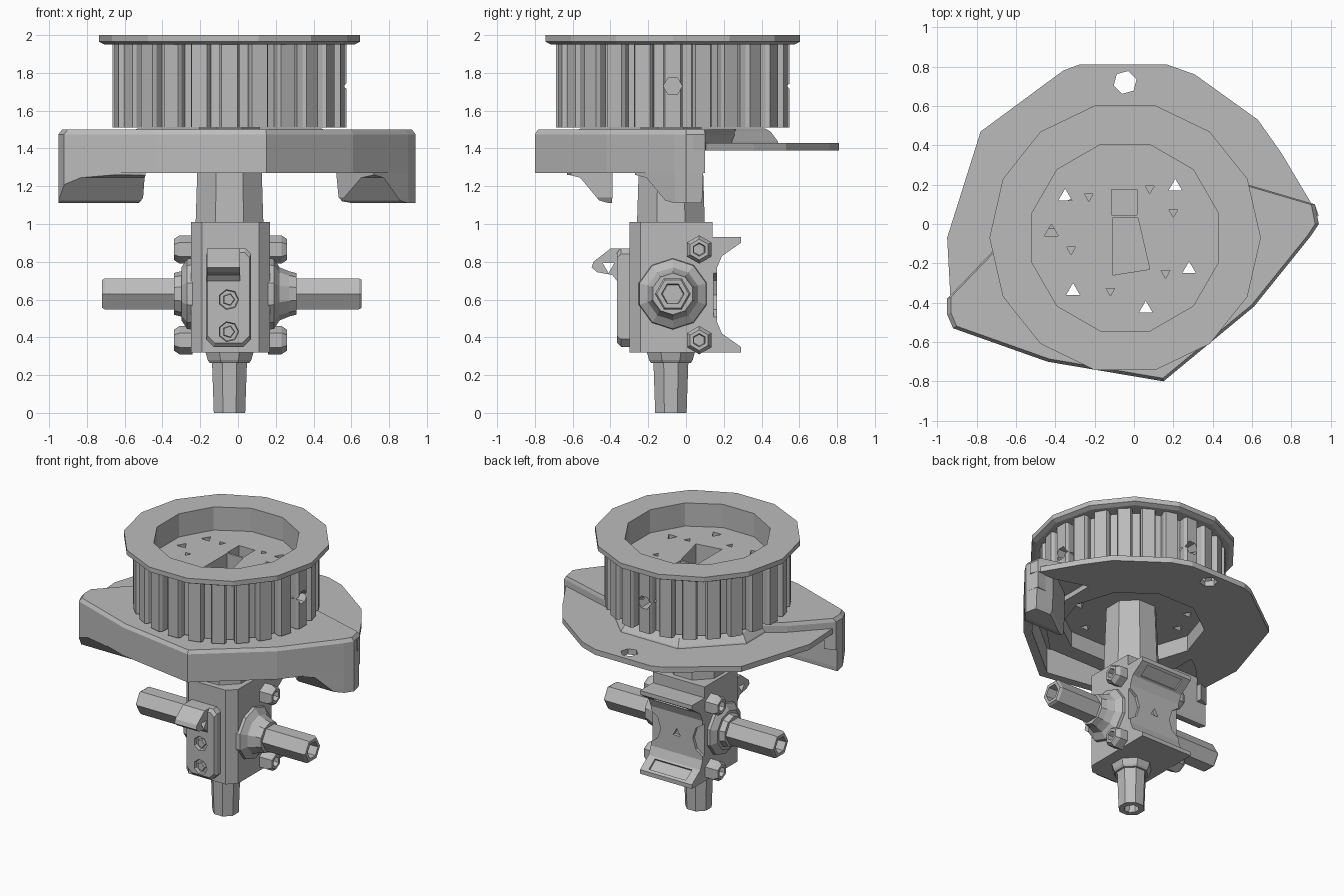
import bpy, bmesh
from math import sin, cos, pi

if "Cube" in bpy.data.objects:
    bpy.data.objects.remove(bpy.data.objects["Cube"])

grey = bpy.data.materials.new("light grey")
grey.use_nodes = True
grey.diffuse_color = (0.5, 0.5, 0.5, 1)
grey.node_tree.nodes["Principled BSDF"].inputs["Base Color"].default_value = grey.diffuse_color

CX, CY = -0.045, -0.07      # main axis
ARM_Z = 0.63                # height of the side arms
FLOOR = 1.83                # floor of the pulley well


def ngon(n, r=1.0, phase=0.0):
    return [(r * cos(2 * pi * (i + phase) / n), r * sin(2 * pi * (i + phase) / n)) for i in range(n)]


def loft(name, pts, rings, axis="z", at=(0, 0)):
    """Stack scaled copies of an outline at (position, scale) along an axis and cap the ends."""
    place = {"z": lambda u, v, t: (u, v, t),
             "x": lambda u, v, t: (t, u, v),
             "y": lambda u, v, t: (u, t, v)}[axis]
    bm = bmesh.new()
    loops = [[bm.verts.new(place(at[0] + u * s, at[1] + v * s, t)) for u, v in pts] for t, s in rings]
    n = len(pts)
    for a, b in zip(loops, loops[1:]):
        for i in range(n):
            j = (i + 1) % n
            bm.faces.new((a[i], a[j], b[j], b[i]))
    bm.faces.new(loops[0][::-1])
    bm.faces.new(loops[-1])
    bmesh.ops.recalc_face_normals(bm, faces=bm.faces)
    mesh = bpy.data.meshes.new(name)
    bm.to_mesh(mesh)
    bm.free()
    mesh.materials.append(grey)
    obj = bpy.data.objects.new(name, mesh)
    bpy.context.collection.objects.link(obj)
    return obj


def cut(objs, cutters):
    """Subtract every cutter from every object, then drop the cutters."""
    for obj in objs:
        for c in cutters:
            mod = obj.modifiers.new("cut", "BOOLEAN")
            mod.operation, mod.solver, mod.object = "DIFFERENCE", "EXACT", c
        bpy.context.view_layer.update()
        done = obj.evaluated_get(bpy.context.evaluated_depsgraph_get())
        mesh = bpy.data.meshes.new_from_object(done)
        obj.modifiers.clear()
        obj.data = mesh
    for c in cutters:
        bpy.data.objects.remove(c)


# Toothed pulley and its flange
TEETH = 24
gear = []
for i in range(TEETH):
    for off, r in ((-0.31, 0.55), (-0.33, 0.6), (-0.26, 0.62), (0.26, 0.62), (0.33, 0.6), (0.31, 0.55)):
        a = 2 * pi * (i + off) / TEETH
        gear.append((r * cos(a), r * sin(a)))
pulley = loft("pulley", gear, [(1.51, 1), (1.955, 1)], at=(CX, CY))
flange = loft("pulley_flange", ngon(14), [(1.95, 0.66), (1.965, 0.69), (2.0, 0.69)], at=(CX, CY))

# Belt guard: thin back plate, step, raised front roof with a skirt, and a ring under the pulley
front = [(-0.95, -0.38), (-0.95, -0.46), (-0.92, -0.53), (-0.44, -0.7), (0.15, -0.8),
         (0.61, -0.42), (0.9, -0.06), (0.94, 0.0), (0.92, 0.1)]
back = [(0.75, 0.36), (0.63, 0.53), (0.31, 0.76), (0.17, 0.81), (-0.28, 0.81), (-0.36, 0.78),
        (-0.78, 0.47), (-0.95, -0.07)]
split = [(0.58, 0.2), (0.3, 0.28), (-0.3, 0.15), (-0.72, -0.14)]
seam = [front[0]] + split[::-1] + [front[-1]]
overlap = [(x + 0.02, y - 0.06) for x, y in seam]
plate = loft("guard_plate", back + overlap, [(1.39, 1), (1.43, 1)])
step = loft("guard_step", overlap + seam[::-1], [(1.39, 1), (1.47, 1)])
roof = loft("guard_roof", front + split, [(1.455, 1), (1.475, 1), (1.5, 0.98)])
inner = [(x * 0.92, y * 0.92) for x, y in front]
loft("guard_skirt", front + inner[::-1], [(1.27, 1), (1.46, 1)])
boss = loft("guard_boss", ngon(8, 1, 0.5), [(1.39, 0.62), (1.44, 0.6), (1.49, 0.56), (1.505, 0.53)], at=(CX, CY))

# Guard feet, each rounded off towards the front
foot_left = loft("guard_foot_left", [(0.0, 0.0), (-0.02, 0.09), (-0.16, 0.09), (-0.42, -0.1),
                                     (-0.22, -0.27), (-0.04, -0.06)],
                 [(1.11, 0.9), (1.14, 0.97), (1.27, 1), (1.46, 1)], at=(0.94, 0.0))
foot_right = loft("guard_foot_right", [(0.0, 0.0), (0.03, -0.07), (0.32, -0.17), (0.46, -0.15),
                                       (0.44, 0.07), (0.0, 0.07)],
                  [(1.11, 0.96), (1.14, 1), (1.27, 1), (1.46, 1)], at=(-0.95, -0.46))
curve = [(-0.1, -0.1), (-0.1, 0.16), (0.0, 0.155), (0.06, 0.14), (0.11, 0.08), (0.16, 0.02), (0.23, 0.0),
         (0.23, -0.1)]
cut([foot_left], [loft("foot_cutter", curve, [(0, 1), (1.2, 1)], "x", (-0.27, 1.105))])
cut([foot_right], [loft("foot_cutter", curve, [(-1.2, 1), (0, 1)], "x", (-0.62, 1.105))])

# Well, slots, screw holes and adjusting holes
tri_up, tri_down = ngon(3, 1, 0.75), ngon(3, 1, 0.25)
for part in (flange, pulley):
    cut([part], [loft("well_cutter", ngon(12, 0.49, 0.5), [(FLOOR, 1), (2.05, 1)], at=(CX, CY))])
box = [(-1, -1), (1, -1), (1, 1), (-1, 1)]
slot_a = loft("slot_cutter", box, [(1.62, 0.065), (1.9, 0.065)], at=(-0.05, 0.11))
slot_b = loft("slot_cutter", [(-0.06, -0.14), (0.13, -0.11), (0.07, 0.15), (-0.06, 0.15)],
              [(1.62, 1), (1.9, 1)], at=(-0.05, -0.12))
blind = [loft("hole_cutter", tri_down, [(1.73, 0.026), (1.9, 0.026)], at=p) for p in
         ((-0.23, 0.14), (0.08, 0.18), (0.2, 0.06), (0.16, -0.25), (-0.12, -0.34), (-0.32, -0.13))]
radial = [loft("side_hole_cutter", ngon(6, 0.05), [(0.45, 1), (0.8, 1)], ax, (c, 1.73))
          for ax, c in (("x", CY), ("y", CX))]
through = [loft("through_cutter", tri_up, [(1.4, 0.04), (1.9, 0.04)], at=p) for p in
           ((-0.35, 0.14), (0.21, 0.19), (0.28, -0.23), (0.06, -0.43), (-0.31, -0.34), (-0.42, -0.04))]
cut([pulley], [slot_a, slot_b] + blind + radial + through)

# Round opening through the guard and its pin hole
cut([plate, step, roof, boss],
    [loft("opening_cutter", ngon(10, 0.48), [(1.3, 1), (1.6, 1)], at=(CX, CY))])
cut([plate], [loft("pin_cutter", ngon(6, 0.06, 0.25), [(1.3, 1), (1.5, 1)], at=(-0.045, 0.72))])

# Main shaft, coupler block and lower shaft
loft("main_shaft", ngon(8, 1, 0.5), [(0.98, 0.195), (1.27, 0.185), (1.52, 0.175)], at=(CX, CY - 0.01))
block = [(-0.21, -0.17), (-0.15, -0.23), (0.15, -0.23), (0.21, -0.17), (0.21, 0.21), (-0.21, 0.21)]
loft("coupler_block", block, [(0.32, 1), (1.01, 1)], at=(-0.04, CY))
loft("lower_collar", ngon(8, 1, 0.5), [(0.265, 0.115), (0.28, 0.125), (0.33, 0.14)], at=(CX, CY - 0.01))
loft("lower_shaft", ngon(8, 1, 0.5),
     [(0.1, 0.045), (0.0, 0.05), (0.0, 0.09), (0.27, 0.1)], at=(CX, CY - 0.01))

# Back saddle with two flared lips, a recess in each lip and a narrow waist
saddle = loft("back_saddle", [(0.1, 0.93), (0.29, 0.93), (0.29, 0.9), (0.19, 0.83), (0.165, 0.77),
                              (0.165, 0.48), (0.19, 0.42), (0.29, 0.35), (0.29, 0.32), (0.1, 0.32)],
              [(-0.25, 1), (0.17, 1)], "x")
waists = [loft("waist_cutter", ngon(10, 0.13), [(0.145, 1), (0.4, 1)], "y", (x, 0.625)) for x in (-0.3, 0.22)]
pocket = [(-0.05, 0.015), (0.02, -0.035), (0.05, 0.01), (-0.02, 0.06)]
recesses = [loft("recess_cutter", [(y, v * flip) for y, v in pocket], [(-0.19, 1), (0.11, 1)], "x", (0.245, z))
            for flip, z in ((1, 0.385), (-1, 0.865))]
centre = loft("centre_cutter", tri_up, [(0.1, 0.035), (0.3, 0.035)], "y", (-0.04, 0.625))
cut([saddle], waists + recesses + [centre])

# Side parts, once per side: screw studs, round hub and hollow arm
for side, sgn, hub_x, tip in (("left", 1, 0.31, 0.655), ("right", -1, -0.34, -0.72)):
    face = -0.04 + 0.2 * sgn
    for level, z in (("upper", 0.865), ("lower", 0.385)):
        end = -0.04 + 0.3 * sgn
        loft(f"{level}_{side}_stud", ngon(6, 1, 0.5),
             [(face, 0.075), (end - 0.03 * sgn, 0.075), (end, 0.055), (end, 0.035), (face, 0.03)],
             "x", (0.07, z))
    loft(f"{side}_hub", ngon(10, 1, 0.5),
         [(face, 0.19), (face + 0.03 * sgn, 0.185), (face + 0.06 * sgn, 0.14), (hub_x - 0.04 * sgn, 0.12),
          (hub_x, 0.11)], "x", (CY, ARM_Z))
    loft(f"{side}_arm", ngon(6, 1),
         [(hub_x - 0.04 * sgn, 0.095), (tip - 0.015 * sgn, 0.095), (tip, 0.085), (tip, 0.06),
          (tip - 0.14 * sgn, 0.055)], "x", (CY, ARM_Z))

# Front clamp plate with two screw sockets, and the lug with a cross hole
clamp = loft("front_clamp", [(-0.12, -0.22), (-0.08, -0.26), (0.08, -0.26), (0.12, -0.22), (0.12, 0.23),
                             (0.09, 0.26), (-0.09, 0.26), (-0.12, 0.23)],
             [(-0.27, 1), (-0.345, 1), (-0.365, 0.92)], "y", (-0.05, 0.61))
cut([clamp], [loft("socket_cutter", ngon(7), [(-0.4, 0.06), (-0.34, 0.05)], "y", (-0.05, z)) for z in (0.6, 0.43)])
for name, z in (("upper", 0.6), ("lower", 0.43)):
    loft(f"{name}_clamp_screw", ngon(5), [(-0.33, 0.035), (-0.36, 0.03)], "y", (-0.05, z))
lug = loft("front_lug", [(-0.3, 0.87), (-0.4, 0.87), (-0.49, 0.8), (-0.5, 0.77), (-0.47, 0.745),
                         (-0.39, 0.73), (-0.35, 0.68), (-0.3, 0.66)],
           [(-0.165, 1), (0.01, 1)], "x")
cut([lug], [loft("lug_cutter", tri_down, [(-0.3, 0.035), (0.2, 0.035)], "x", (-0.41, 0.775))])
